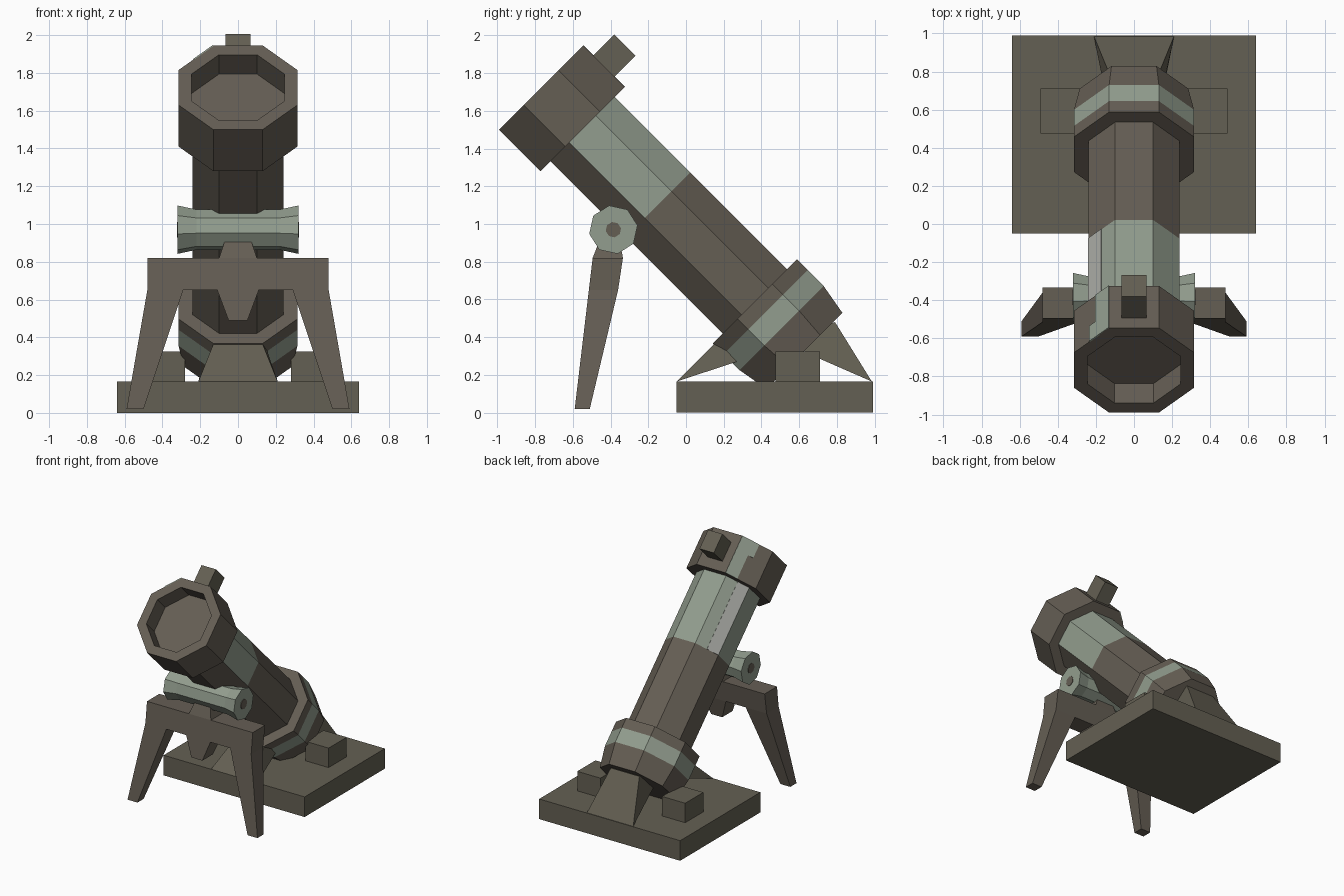
import bpy, math

if "Cube" in bpy.data.objects:
    bpy.data.objects.remove(bpy.data.objects["Cube"])

S, H = 0.955, math.sqrt(0.5)      # barrel axis: y + z = S, tilted 45 degrees


def material(name, rgb):
    m = bpy.data.materials.new(name)
    lin = [((c / 255 + 0.055) / 1.055) ** 2.4 for c in rgb]
    m.diffuse_color = (*lin, 1)
    m.use_nodes = True
    m.node_tree.nodes["Principled BSDF"].inputs["Base Color"].default_value = m.diffuse_color
    return m


BROWN = material("dark brown", (101, 94, 84))
OLIVE = material("olive brown", (100, 96, 83))
GREEN = material("pale green", (146, 157, 142))
GREY = material("light grey", (166, 167, 162))


def make(name, verts, faces, mats, idx=None):
    me = bpy.data.meshes.new(name)
    me.from_pydata(verts, [], faces)
    for m in mats:
        me.materials.append(m)
    if idx:
        me.polygons.foreach_set("material_index", idx)
    ob = bpy.data.objects.new(name, me)
    bpy.context.collection.objects.link(ob)
    # consistent outward normals
    import bmesh
    bm = bmesh.new()
    bm.from_mesh(me)
    bmesh.ops.recalc_face_normals(bm, faces=bm.faces)
    bm.to_mesh(me)
    bm.free()
    return ob


def along(x, n, t):
    """Barrel space to world: n is up from the axis, t = z - y along it."""
    return (x, (S - t) / 2 + n * H, (S + t) / 2 + n * H)


def hexa(name, bottom, top, mat):
    faces = [(3, 2, 1, 0), (4, 5, 6, 7)]
    faces += [(i, (i + 1) % 4, 4 + (i + 1) % 4, 4 + i) for i in range(4)]
    return make(name, bottom + top, faces, [mat])


def box(name, x0, x1, y0, y1, z0, z1, mat):
    def ring(z):
        return [(x0, y0, z), (x1, y0, z), (x1, y1, z), (x0, y1, z)]
    return hexa(name, ring(z0), ring(z1), mat)


def loft(name, sections, place, mats, rule, turn=22.5):
    """Eight-sided loft; sections are (position, flat half-width)."""
    verts, faces, idx = [], [], []
    for p, r in sections:
        R = r / math.cos(math.pi / 8)
        for k in range(8):
            a = math.radians(turn + 45 * k)
            verts.append(place(R * math.cos(a), R * math.sin(a), p))
    for s in range(len(sections) - 1):
        for k in range(8):
            j = (k + 1) % 8
            faces.append((s * 8 + k, s * 8 + j, s * 8 + 8 + j, s * 8 + 8 + k))
            idx.append(rule(s, k))
    last = len(verts) - 8
    faces += [tuple(range(7, -1, -1)), tuple(range(last, last + 8))]
    idx += [0, 0]
    return make(name, verts, faces, mats, idx)


# Barrel, upper half green on all but the three lower sides
loft("barrel", [(0.0, 0.24), (1.25, 0.24), (2.1, 0.24)], along,
     [BROWN, GREEN], lambda s, k: int(s == 1 and k in (7, 0, 1, 2, 3)))

# Muzzle collar with recessed bore
loft("muzzle_collar", [(2.05, 0.315), (2.49, 0.315), (2.49, 0.245), (2.285, 0.245)],
     along, [BROWN], lambda s, k: 0)

# Breech collar with green stripe and tapered tail
loft("breech_collar", [(0.225, 0.315), (0.11, 0.315), (-0.06, 0.315), (-0.30, 0.285)],
     along, [BROWN, GREEN], lambda s, k: int(s == 1))


# Worn paint plates on the upper left side
def plate(name, r, s0, s1, t0, t1, mat):
    def layer(d):
        return [along(-H * (r + d) - H * s, H * (r + d) - H * s, t)
                for s, t in ((s0, t0), (s1, t0), (s1, t1), (s0, t1))]
    hexa(name, layer(-0.003), layer(0.004), mat)


plate("barrel_paint", 0.24, 0.0, 0.098, 1.25, 2.05, GREY)
plate("collar_paint_rear", 0.315, -0.13, -0.03, 2.05, 2.33, GREEN)
plate("collar_paint_front", 0.315, -0.13, 0.015, 2.33, 2.49, GREEN)

# Sight block on top of the collar
hexa("sight_block",
     [along(x, 0.29, t) for x, t in ((-.065, 2.16), (.065, 2.16), (.065, 2.385), (-.065, 2.385))],
     [along(x, 0.474, t) for x, t in ((-.065, 2.16), (.065, 2.16), (.065, 2.385), (-.065, 2.385))],
     OLIVE)

# Base plate and side blocks
box("base_plate", -0.64, 0.64, -0.05, 0.99, 0.0, 0.165, OLIVE)
for side, sx in (("left", -1), ("right", 1)):
    xs = sorted((sx * 0.28, sx * 0.49))
    box(side + "_base_block", *xs, 0.475, 0.71, 0.15, 0.325, OLIVE)


# Buttresses joining the breech to the base plate
def buttress(name, foot, top, inner_top, inner_low):
    def row(w, p):
        return [(-w, *p), (w, *p)]
    a, b = row(0.21, foot), row(0.13, top)
    c, d = row(0.13, inner_top), row(0.14, inner_low)
    hexa(name, [a[0], a[1], d[1], d[0]], [b[0], b[1], c[1], c[0]], OLIVE)


buttress("front_buttress", (-0.05, 0.165), (0.15, 0.365), (0.33, 0.40), (0.33, 0.29))
buttress("rear_buttress", (0.985, 0.165), (0.79, 0.48), (0.62, 0.42), (0.63, 0.32))


# Bipod: every piece follows the same tilted front and back faces
def front_y(z):
    return -0.59 + (z - 0.02) * 0.119


def back_y(z):
    return -0.51 + (z - 0.02) * 0.238 if z < 0.65 else -0.36 + (z - 0.65) * 0.15


def bipod_piece(name, x0, x1, z0, x2, x3, z1):
    def ring(a, b, z):
        f, k = front_y(z), back_y(z)
        if z > 0.85:                       # tab narrows to meet the roller
            f, k = -0.46, -0.35
        return [(a, f, z), (b, f, z), (b, k, z), (a, k, z)]
    hexa(name, ring(x0, x1, z0), ring(x2, x3, z1), BROWN)


bipod_piece("bipod_crossbar", -0.48, 0.48, 0.65, -0.48, 0.48, 0.82)
bipod_piece("bipod_lower_tooth", -0.05, 0.05, 0.49, -0.11, 0.11, 0.65)
bipod_piece("bipod_upper_tab", -0.10, 0.10, 0.82, -0.07, 0.07, 0.91)
bipod_piece("right_bipod_leg", 0.50, 0.59, 0.02, 0.29, 0.48, 0.65)
bipod_piece("left_bipod_leg", -0.59, -0.50, 0.02, -0.48, -0.29, 0.65)


# Cradle roller with a narrower waist and hub caps
def across(a, b, p):
    return (p, -0.385 + a, 0.97 + b)


loft("cradle_roller", [(-0.32, 0.12), (-0.22, 0.10), (0.22, 0.10), (0.32, 0.12)],
     across, [GREEN], lambda s, k: 0, turn=10)
for side, sx in (("left", -1), ("right", 1)):
    loft(side + "_roller_hub", [(sx * 0.315, 0.038), (sx * 0.324, 0.038)],
         across, [BROWN], lambda s, k: 0, turn=10)
